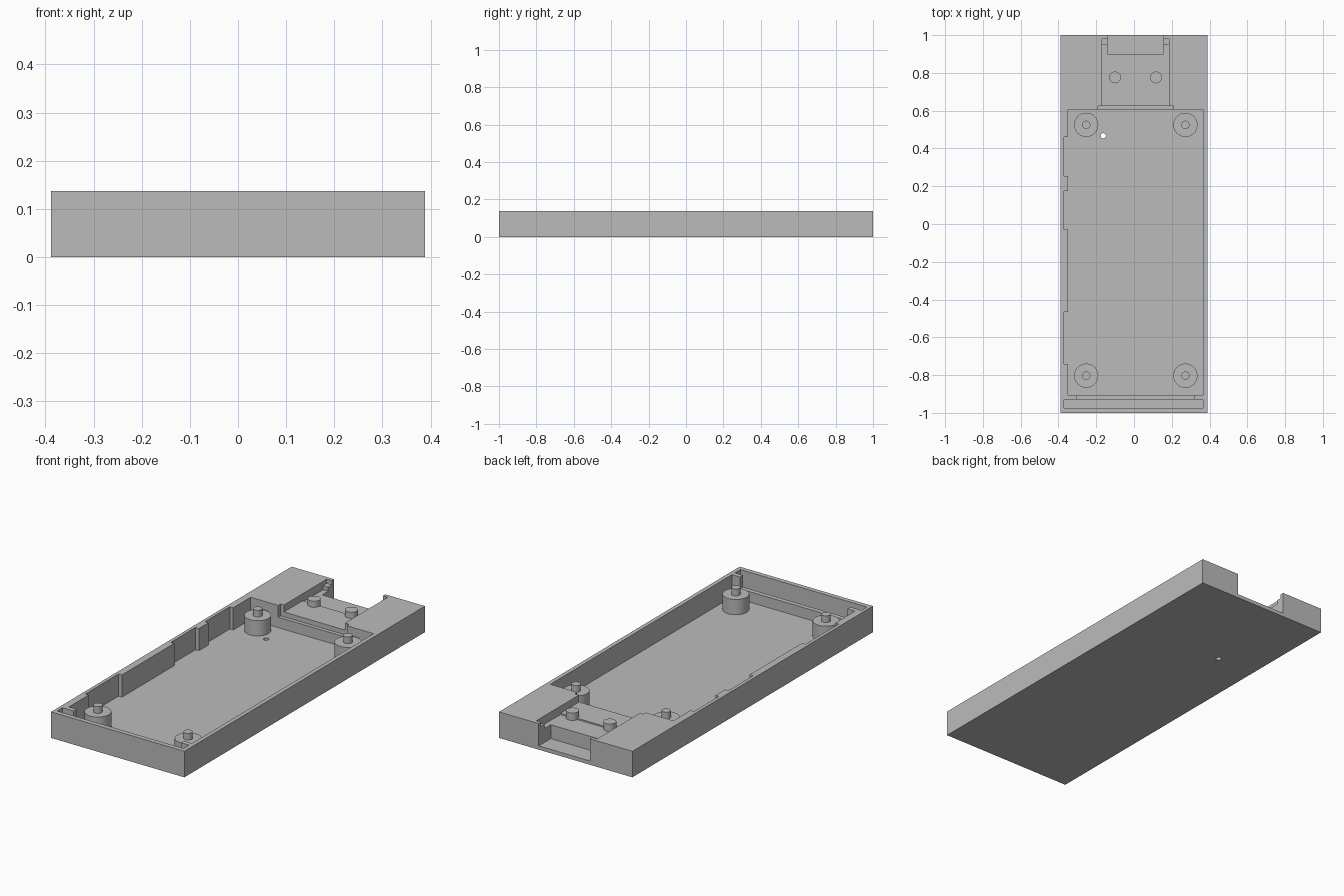
import bpy
import math

default = bpy.data.objects.get("Cube")
if default:
    bpy.data.objects.remove(default, do_unlink=True)

grey = bpy.data.materials.new("plain grey")
grey.use_nodes = True
grey.diffuse_color = (0.5, 0.5, 0.5, 1)
grey.node_tree.nodes["Principled BSDF"].inputs["Base Color"].default_value = (0.5, 0.5, 0.5, 1)

TOP = 0.137      # rim height
FLOOR = 0.02     # floor thickness
LEDGE = 0.075    # low sills
DECK = 0.1       # raised deck and post shoulders
ABOVE = 0.2      # cutters reach past the rim


def box(name, x0, x1, y0, y1, z0, z1):
    bpy.ops.mesh.primitive_cube_add(
        size=1, location=((x0 + x1) / 2, (y0 + y1) / 2, (z0 + z1) / 2))
    ob = bpy.context.object
    ob.name = name
    ob.scale = (x1 - x0, y1 - y0, z1 - z0)
    bpy.ops.object.transform_apply(location=True, rotation=False, scale=True)
    ob.data.materials.append(grey)
    return ob


def cylinder(name, x, y, radius, z0, z1):
    bpy.ops.mesh.primitive_cylinder_add(
        vertices=40, radius=radius, depth=z1 - z0, location=(x, y, (z0 + z1) / 2))
    ob = bpy.context.object
    ob.name = name
    ob.data.materials.append(grey)
    bpy.ops.object.shade_smooth_by_angle(angle=math.radians(30))
    return ob


def cut(target, cutter):
    mod = target.modifiers.new("cut", "BOOLEAN")
    mod.operation = "DIFFERENCE"
    mod.solver = "EXACT"
    mod.object = cutter
    bpy.context.view_layer.objects.active = target
    bpy.ops.object.modifier_apply(modifier=mod.name)
    bpy.data.objects.remove(cutter, do_unlink=True)


tray = box("tray", -0.388, 0.388, -1, 1, 0, TOP)


def pocket(x0, x1, y0, y1, z):
    cut(tray, box("cutter", x0, x1, y0, y1, z, ABOVE))


# Main cavity and the shallow recesses in its side wall
pocket(-0.35, 0.366, -0.905, 0.605, FLOOR)
for y0, y1 in ((0.255, 0.46), (-0.03, 0.175), (-0.74, -0.465)):
    pocket(-0.37, -0.3, y0, y1, FLOOR)

# Front panel slot and the sill between it and the cavity
pocket(-0.37, 0.366, -0.975, -0.93, FLOOR)
pocket(-0.305, 0.32, -0.95, -0.85, LEDGE)

# Rear channel: sill, deck, lower shelf, catch notches and open mouth
pocket(-0.19, 0.21, 0.58, 0.625, LEDGE)
pocket(-0.17, 0.185, 0.61, 0.805, DECK)
pocket(-0.17, 0.185, 0.78, 0.95, DECK - 0.007)
pocket(-0.17, 0.185, 0.94, 0.98, DECK + 0.015)
pocket(-0.14, 0.157, 0.9, 1.1, FLOOR)

# Drain hole through the floor
cut(tray, cylinder("cutter", -0.163, 0.467, 0.014, -0.1, 0.1))

# Corner posts with locating pins
for end, y in (("back", 0.525), ("front", -0.803)):
    for side, x in (("right", -0.253), ("left", 0.272)):
        cylinder(f"{end}_{side}_post", x, y, 0.064, FLOOR - 0.005, DECK)
        cylinder(f"{end}_{side}_pin", x, y, 0.022, DECK - 0.005, 0.135)

# Pegs on the rear deck
for side, x in (("right", -0.1), ("left", 0.117)):
    cylinder(f"deck_peg_{side}", x, 0.776, 0.031, DECK - 0.015, 0.132)
